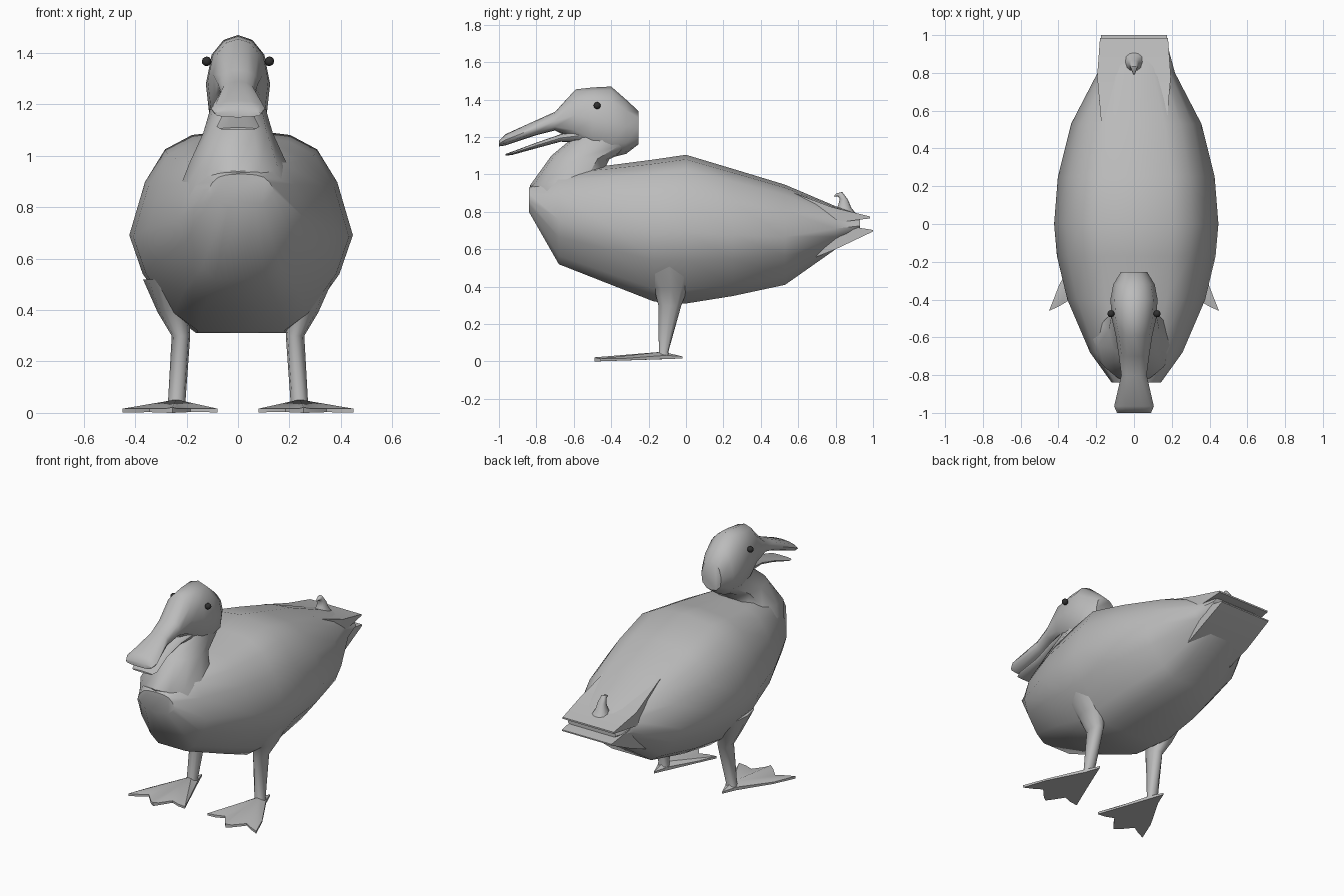
import bpy, bmesh, math

if "Cube" in bpy.data.objects:
    bpy.data.objects.remove(bpy.data.objects["Cube"])


def material(name, rgb):
    m = bpy.data.materials.new(name)
    m.diffuse_color = (*rgb, 1)
    m.use_nodes = True
    m.node_tree.nodes["Principled BSDF"].inputs["Base Color"].default_value = m.diffuse_color
    return m


GREY = material("plain grey", (0.5, 0.5, 0.5))
BLACK = material("eye black", (0.03, 0.03, 0.03))

# Half cross-sections: (side fraction, top-to-bottom fraction)
BODY = [(0, 0), (.44, .03), (.68, .1), (.86, .26), (1, .52), (.88, .71), (.62, .91), (.4, 1), (0, 1)]
OVAL = [(0, 0), (.45, .05), (.82, .2), (1, .5), (.9, .8), (.5, .96), (0, 1)]
BOX = [(0, 0), (1, 0), (1, 1), (0, 1)]


def finish(name, bm, mat, angle):
    bmesh.ops.recalc_face_normals(bm, faces=bm.faces)
    me = bpy.data.meshes.new(name)
    bm.to_mesh(me)
    bm.free()
    me.materials.append(mat)
    me.polygons.foreach_set("use_smooth", [True] * len(me.polygons))
    me.set_sharp_from_angle(angle=math.radians(angle))
    ob = bpy.data.objects.new(name, me)
    bpy.context.collection.objects.link(ob)
    return ob


def loft(name, half, rows, cx=0, angle=50, mirror=1):
    """Skin rings; each row is (yA, zA, yB, zB, half width[, centre x])."""
    bm = bmesh.new()
    section = half + [(-x, t) for x, t in reversed(half) if x > 0]
    rings = []
    for r in rows:
        ya, za, yb, zb, w = r[:5]
        c = r[5] if len(r) > 5 else cx
        rings.append([bm.verts.new((mirror * (c + x * w), ya + (yb - ya) * t, za + (zb - za) * t))
                      for x, t in section])
    n = len(section)
    for a, b in zip(rings, rings[1:]):
        for i in range(n):
            j = (i + 1) % n
            bm.faces.new((a[i], a[j], b[j], b[i]))
    bm.faces.new(rings[0])
    bm.faces.new(rings[-1])
    return finish(name, bm, GREY, angle)


def along_y(rows):
    """(y, half width, top, bottom) to upright loft rows."""
    return [(y, t, y, b, w) for y, w, t, b in rows]


# Body
loft("body", BODY, along_y([
    (-.84, .13, .93, .80), (-.68, .245, 1.02, .52), (-.40, .365, 1.05, .41),
    (-.17, .42, 1.08, .32), (0, .435, 1.105, .31), (.25, .415, 1.03, .35),
    (.53, .345, .945, .41), (.80, .205, .83, .60), (.93, .17, .785, .67)]), cx=.012)

# Tail flaps with a notch between them
loft("upper_tail", BOX, along_y([(.5, .17, .93, .75), (.78, .195, .825, .74), (.985, .18, .775, .765)]))
loft("lower_tail", BOX, along_y([(.55, .17, .72, .50), (.8, .18, .735, .60), (1.0, .175, .703, .695)]))

# Curled tail feather
loft("tail_curl", OVAL, [
    (.80, .80, .93, .765, .06), (.815, .84, .885, .82, .032), (.822, .87, .866, .865, .024),
    (.812, .883, .835, .907, .015), (.79, .882, .80, .896, .006)])

# Neck
loft("neck", OVAL, [
    (-.79, .78, -.35, .85, .25), (-.835, .94, -.45, 1.00, .19), (-.72, 1.10, -.41, 1.08, .135),
    (-.60, 1.20, -.30, 1.14, .112), (-.57, 1.28, -.31, 1.25, .10)])

# Head running into the upper bill
loft("head", OVAL, along_y([
    (-.255, .07, 1.34, 1.16), (-.32, .11, 1.40, 1.11), (-.40, .125, 1.47, 1.09),
    (-.50, .118, 1.465, 1.12), (-.59, .097, 1.455, 1.18), (-.70, .08, 1.335, 1.235),
    (-.80, .067, 1.29, 1.21), (-.965, .105, 1.215, 1.155), (-1.0, .09, 1.18, 1.15)]))
loft("lower_bill", OVAL, along_y([
    (-.55, .08, 1.25, 1.17), (-.67, .07, 1.215, 1.175), (-.80, .062, 1.17, 1.14),
    (-.93, .083, 1.122, 1.104), (-.965, .07, 1.11, 1.10)]))


# Webbed foot: raised toe ridges with scalloped web between them
def foot(name, s):
    outline = [(.24, -.02), (.275, -.11), (.395, -.32), (.45, -.46), (.395, -.435), (.345, -.405),
               (.285, -.47), (.255, -.49), (.235, -.465), (.185, -.395), (.13, -.415),
               (.08, -.42), (.125, -.31), (.205, -.11)]
    heights = {0: .024, 1: .03, 13: .03, 7: .022}
    bm = bmesh.new()
    apex = bm.verts.new((s * .24, -.125, .052))
    base = bm.verts.new((s * .24, -.125, .012))
    up, low = [], []
    for i, (x, y) in enumerate(outline):
        z = max(0, .016 * (y + .49) / .47)
        up.append(bm.verts.new((s * x, y, heights.get(i, .016) + z * .2)))
        low.append(bm.verts.new((s * x, y, z)))
    n = len(outline)
    for i in range(n):
        j = (i + 1) % n
        bm.faces.new((apex, up[i], up[j]))
        bm.faces.new((base, low[j], low[i]))
        bm.faces.new((up[i], low[i], low[j], up[j]))
    finish(name, bm, GREY, 40)


for side, s in (("right", 1), ("left", -1)):
    # Leg flaring into the belly
    loft(side + "_leg", OVAL, [
        (-.25, .52, .07, .52, .11, .26), (-.17, .39, .01, .39, .062, .25),
        (-.148, .30, -.025, .30, .036, .222), (-.145, .05, -.095, .05, .034, .238),
        (-.155, .02, -.085, .02, .034, .24)], mirror=s)
    foot(side + "_foot", s)
    # Eye
    bm = bmesh.new()
    bmesh.ops.create_icosphere(bm, subdivisions=2, radius=.019)
    eye = finish(side + "_eye", bm, BLACK, 60)
    eye.location = (s * .122, -.475, 1.368)
